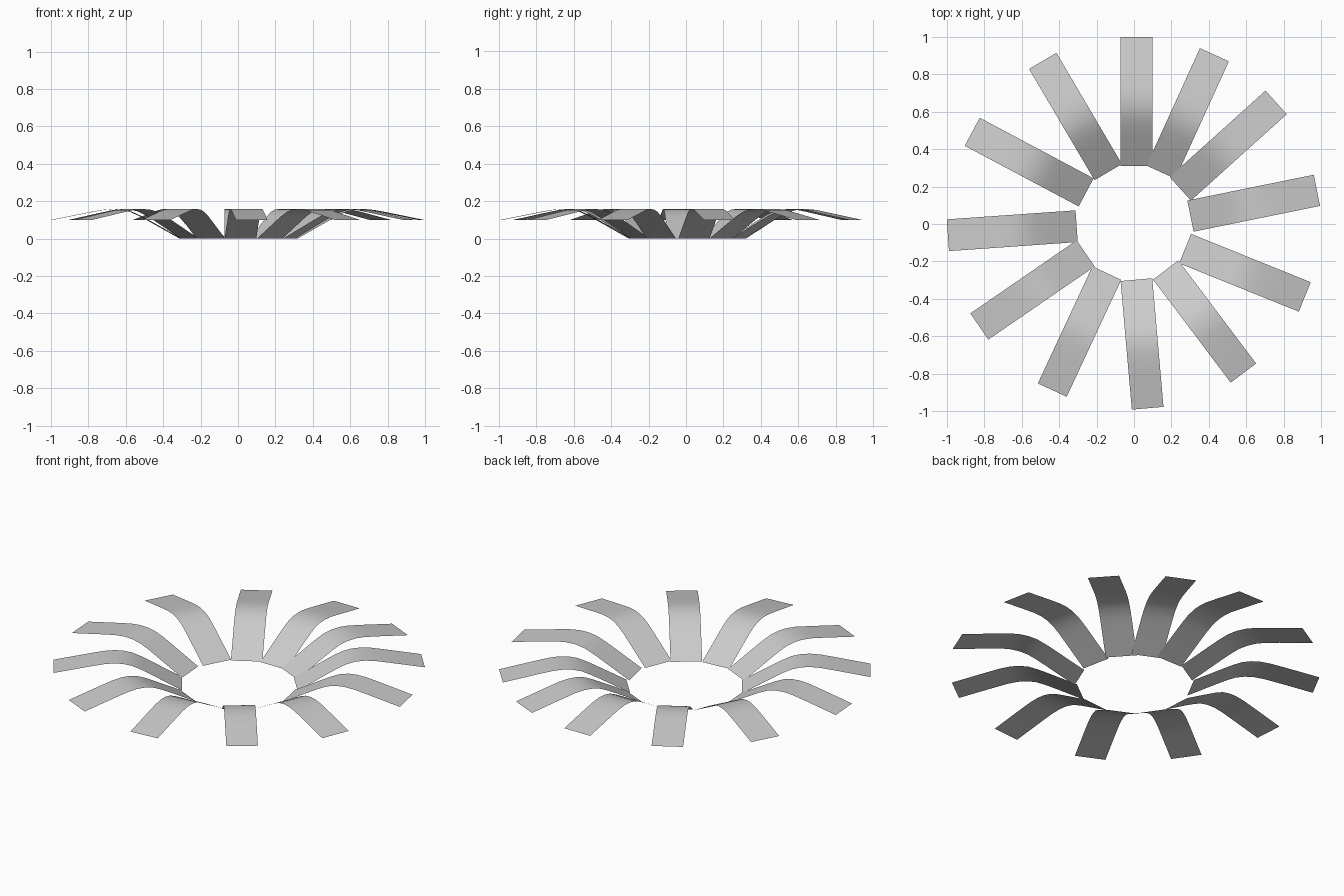
import bpy
from math import sin, cos, radians

if "Cube" in bpy.data.objects:
    bpy.data.objects.remove(bpy.data.objects["Cube"])

WIDTH, LENGTH = 0.17, 0.69
# side profile of a petal: (distance from inner end, height)
PROFILE = [(0, 0), (0.08, 0.045), (0.16, 0.09), (0.215, 0.12), (0.265, 0.143),
           (0.315, 0.155), (0.365, 0.158), (0.42, 0.153), (0.50, 0.138), (0.60, 0.118), (LENGTH, 0.10)]
# heading in degrees and centre of the outer edge, for each petal
PETALS = [(90, 0.014, 1.0), (65.5, 0.43, 0.905), (42, 0.76, 0.65), (11.5, 0.978, 0.18),
          (-22, 0.913, -0.39), (-53, 0.585, -0.797), (-85, 0.073, -0.985), (-115, -0.437, -0.888),
          (-145.5, -0.827, -0.548), (-176 + 360, -0.995, -0.06), (152, -0.865, 0.493), (120.5, -0.488, 0.872)]


def petal(name, heading, tip_x, tip_y):
    a = radians(heading)
    verts = []
    for s, z in PROFILE:
        d = s - LENGTH
        for side in (-WIDTH / 2, WIDTH / 2):
            verts.append((tip_x + d * cos(a) - side * sin(a),
                          tip_y + d * sin(a) + side * cos(a), z))
    faces = [(2 * i, 2 * i + 2, 2 * i + 3, 2 * i + 1) for i in range(len(PROFILE) - 1)]
    mesh = bpy.data.meshes.new(name)
    mesh.from_pydata(verts, [], faces)
    mesh.shade_smooth()
    obj = bpy.data.objects.new(name, mesh)
    bpy.context.collection.objects.link(obj)


# ring of arched petals
for i, (heading, x, y) in enumerate(PETALS):
    petal(f"petal_{i + 1}", heading, x, y)
